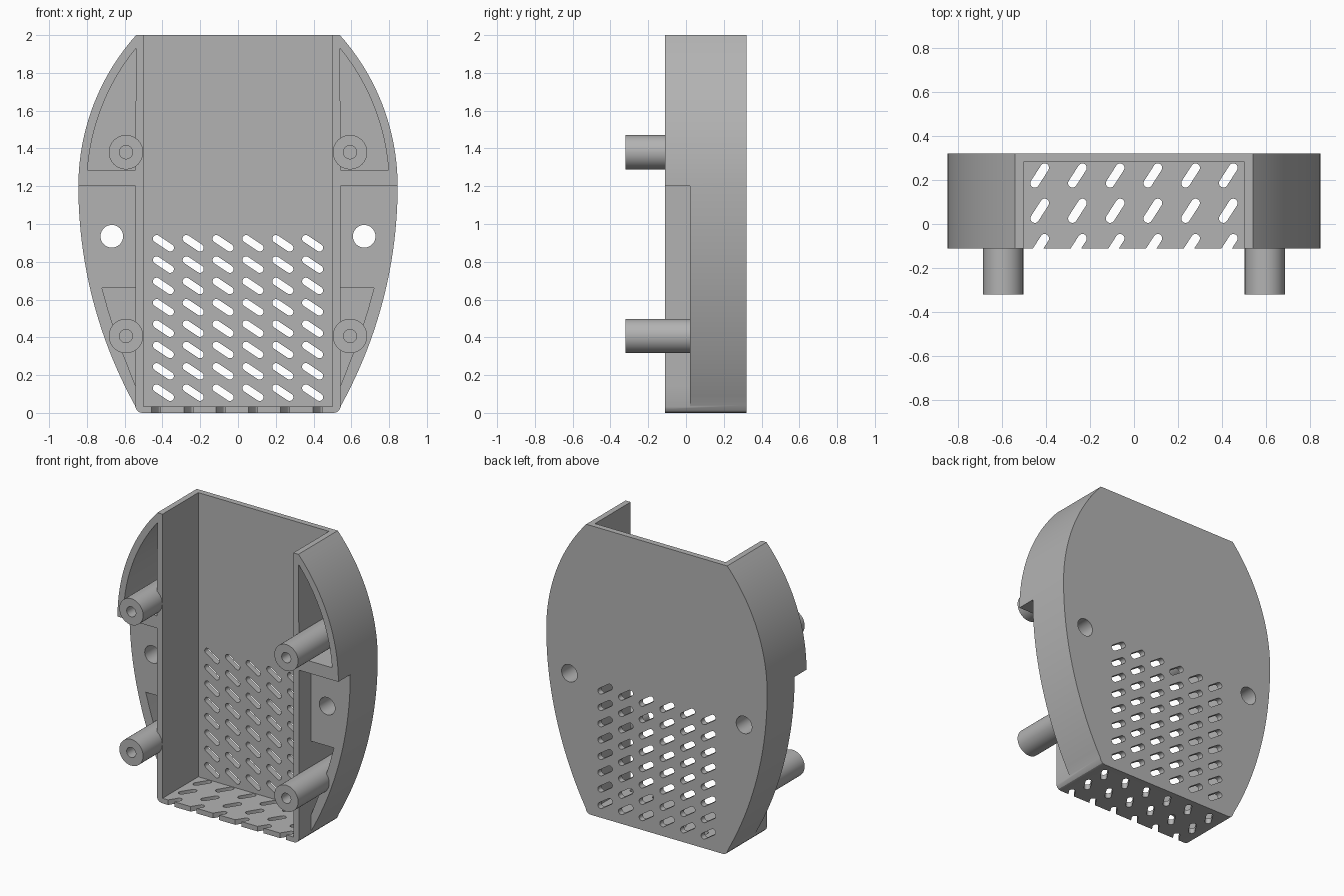
import bpy, bmesh
from math import sin, cos, pi, sqrt, atan2
from mathutils import Vector

cube = bpy.data.objects.get("Cube")
if cube:
    bpy.data.objects.remove(cube, do_unlink=True)

FRONT, BACK, WING = -0.11, 0.32, 0.02     # depth of the rim, rear face, lower wings
WALL, INNER, WIDE = 0.04, 0.50, 0.845     # wall thickness, channel and widest half widths
OUTER, MID = INNER + WALL + 0.003, 1.2
FLOOR_Y = BACK - WALL

plastic = bpy.data.materials.new("grey plastic")
plastic.use_nodes = True
plastic.diffuse_color = (0.45, 0.45, 0.45, 1)
plastic.node_tree.nodes["Principled BSDF"].inputs["Base Color"].default_value = (0.45, 0.45, 0.45, 1)


def prism(bm, pts, lo, hi, along="Y"):
    """Extrude a flat outline between two positions on one axis."""
    place = (lambda p, d: (p[0], d, p[1])) if along == "Y" else (lambda p, d: (p[0], p[1], d))
    a = [bm.verts.new(place(p, lo)) for p in pts]
    b = [bm.verts.new(place(p, hi)) for p in pts]
    bm.faces.new(a)
    bm.faces.new(b[::-1])
    for i in range(len(pts)):
        j = (i + 1) % len(pts)
        bm.faces.new((a[i], b[i], b[j], a[j]))


def finish(bm, name):
    bmesh.ops.recalc_face_normals(bm, faces=bm.faces)
    mesh = bpy.data.meshes.new(name)
    bm.to_mesh(mesh)
    bm.free()
    mesh.materials.append(plastic)
    obj = bpy.data.objects.new(name, mesh)
    bpy.context.collection.objects.link(obj)
    return obj


def activate(obj):
    bpy.ops.object.select_all(action="DESELECT")
    obj.select_set(True)
    bpy.context.view_layer.objects.active = obj


def cut(obj, bm):
    cutter = finish(bm, "cutter")
    cutter.hide_render = True
    mod = obj.modifiers.new("cut", "BOOLEAN")
    mod.operation, mod.solver, mod.object = "DIFFERENCE", "EXACT", cutter
    activate(obj)
    bpy.ops.object.modifier_apply(modifier=mod.name)
    bpy.data.objects.remove(cutter, do_unlink=True)


def flip(pts, side):
    return [(side * x, z) for x, z in pts]


def rect(x0, x1, z0, z1):
    return [(x0, z0), (x1, z0), (x1, z1), (x0, z1)]


def circle(x, z, r, n=32):
    return [(x + r * cos(2 * pi * i / n), z + r * sin(2 * pi * i / n)) for i in range(n)]


def bulge(radius, z0, z1, inset=0.0, n=24):
    """Side curve, vertical at the widest height."""
    zs = [z0 + (z1 - z0) * i / n for i in range(n + 1)]
    return [(WIDE - radius + sqrt((radius - inset) ** 2 - (z - MID) ** 2), z) for z in zs]


def slot(cx, cy, dx, dy, r=0.02, n=8):
    """Rounded slot outline around a slanted centre line."""
    ang, pts = atan2(dy, dx), []
    for s in (1, -1):
        start = ang - pi / 2 + (0 if s == 1 else pi)
        pts += [(cx + s * dx / 2 + r * cos(start + pi * i / n),
                 cy + s * dy / 2 + r * sin(start + pi * i / n)) for i in range(n + 1)]
    return pts


# Shell: bulging outline with rounded bottom corners
corner = [(0.508, 0), (0.526, 0.005), (0.538, 0.018)]
half = corner + bulge(2.4, 0.04, MID) + bulge(1.2, MID, 2.0)[1:]
bm = bmesh.new()
prism(bm, half + flip(half, -1)[::-1], FRONT, BACK)
shell = finish(bm, "shell")

# Open channel and the lowered wings
bm = bmesh.new()
prism(bm, rect(-INNER, INNER, 0.035, 2.2), -0.5, FLOOR_Y)
for side in (1, -1):
    prism(bm, flip(rect(OUTER, 1.0, -0.1, MID), side), -0.5, WING)
cut(shell, bm)

# Side pockets and through holes
upper = [(OUTER, 1.285)] + bulge(1.2, 1.285, 1.93, 0.045)
lower = [(OUTER, 0.145), (0.60, 0.29), (0.648, 0.42), (0.686, 0.54), (0.72, 0.66), (OUTER, 0.66)]
bm = bmesh.new()
for side in (1, -1):
    prism(bm, flip(upper, side), -0.5, FLOOR_Y)
    prism(bm, flip(lower, side), -0.5, FLOOR_Y)
    prism(bm, circle(side * 0.668, 0.935, 0.06), -0.5, 0.5)
cut(shell, bm)

# Slanted vents in the back and the bottom
bm = bmesh.new()
for col in range(6):
    k = col - 2.5
    for row in range(8):
        prism(bm, slot(0.158 * k, 0.107 + 0.113 * row, 0.072, -0.048), 0.2, 0.4)
    for row in range(3):
        prism(bm, slot(0.171 * k, 0.22 - 0.16 * row, 0.045, 0.07), -0.1, 0.05, "Z")
cut(shell, bm)

# Screw posts: turned tubes with a blind bore
posts = []
for side, label in ((1, "left"), (-1, "right")):
    for z, level in ((1.38, "upper"), (0.407, "lower")):
        bm = bmesh.new()
        profile = [(0, 0.1), (0.035, 0.1), (0.035, -0.32), (0.091, -0.32), (0.091, FLOOR_Y + 0.01), (0, FLOOR_Y + 0.01)]
        verts = [bm.verts.new((r, y, 0)) for r, y in profile]
        edges = [bm.edges.new(pair) for pair in zip(verts, verts[1:])]
        bmesh.ops.spin(bm, geom=verts + edges, cent=(0, 0, 0), axis=(0, 1, 0), angle=2 * pi, steps=40)
        bmesh.ops.remove_doubles(bm, verts=bm.verts, dist=0.0001)
        bmesh.ops.translate(bm, verts=bm.verts, vec=Vector((side * 0.593, 0, z)))
        posts.append(finish(bm, f"{level}_{label}_screw_post"))

for obj in [shell] + posts:
    activate(obj)
    bpy.ops.object.shade_smooth_by_angle(angle=pi / 6)
